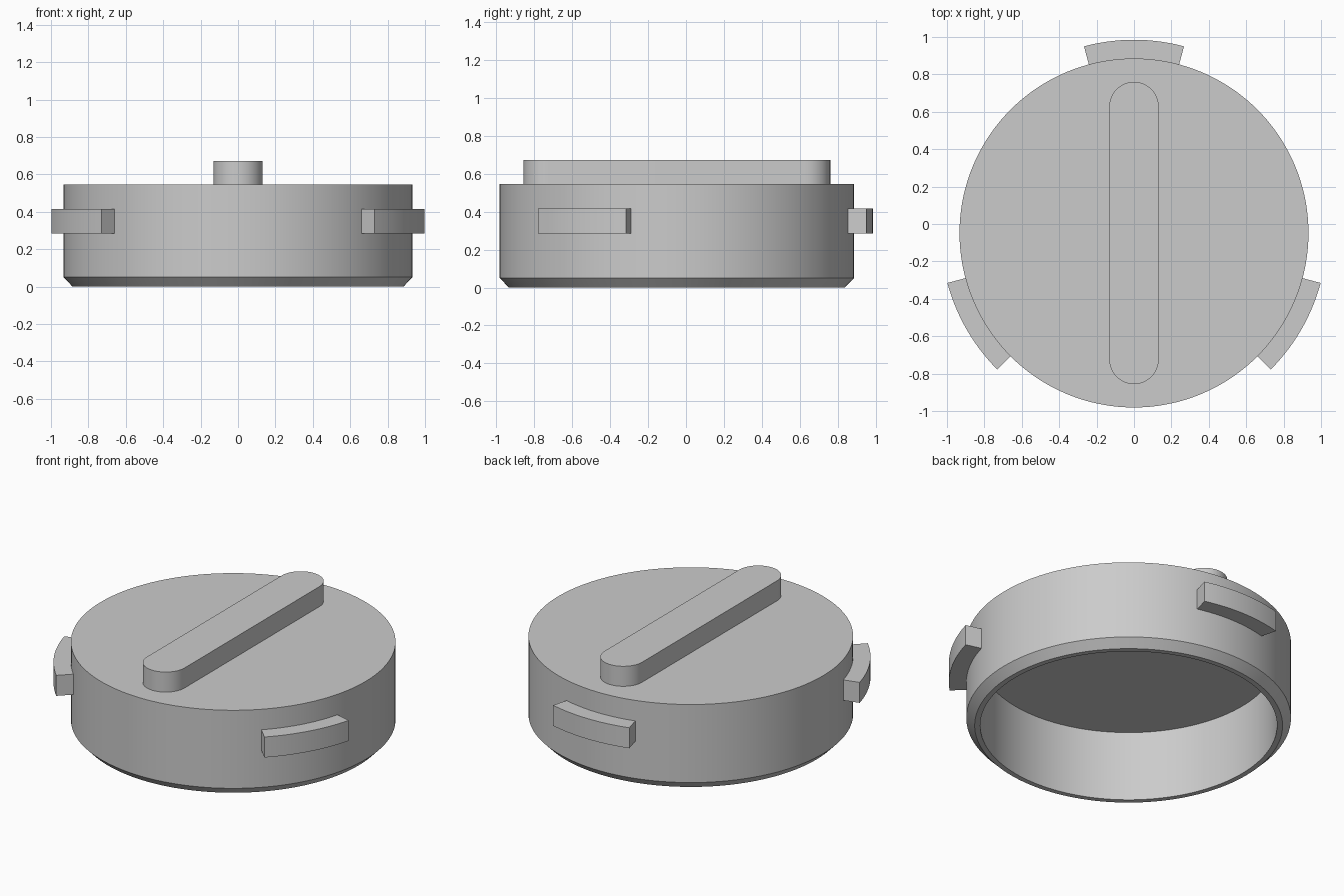
import bpy
import bmesh
from math import cos, sin, pi, radians
from mathutils import Vector

AXIS_Y = -0.048      # the round body sits a little forward of the origin
RADIUS = 0.933       # outer wall
TOP = 0.545          # top face of the cap

if "Cube" in bpy.data.objects:
    bpy.data.objects.remove(bpy.data.objects["Cube"])

grey = bpy.data.materials.new("plain grey")
grey.use_nodes = True
grey.diffuse_color = (0.6, 0.6, 0.6, 1)
grey.node_tree.nodes["Principled BSDF"].inputs["Base Color"].default_value = (0.6, 0.6, 0.6, 1)


def finish(bm, name):
    """Turn a bmesh into a shaded object on the body axis."""
    bmesh.ops.remove_doubles(bm, verts=bm.verts, dist=1e-5)
    bmesh.ops.recalc_face_normals(bm, faces=bm.faces)
    mesh = bpy.data.meshes.new(name)
    bm.to_mesh(mesh)
    bm.free()
    mesh.materials.append(grey)
    obj = bpy.data.objects.new(name, mesh)
    obj.location.y = AXIS_Y
    bpy.context.collection.objects.link(obj)
    bpy.ops.object.select_all(action='DESELECT')
    obj.select_set(True)
    bpy.context.view_layer.objects.active = obj
    bpy.ops.object.shade_smooth_by_angle(angle=radians(30))
    return obj


def lathe(name, profile, steps=144):
    """Revolve an (r, z) profile around the z axis."""
    bm = bmesh.new()
    verts = [bm.verts.new((r, 0, z)) for r, z in profile]
    edges = [bm.edges.new(pair) for pair in zip(verts, verts[1:])]
    bmesh.ops.spin(bm, geom=verts + edges, cent=(0, 0, 0), axis=(0, 0, 1),
                   angle=2 * pi, steps=steps, use_merge=True)
    return finish(bm, name)


def prism(name, outline, z0, z1):
    """Extrude a flat (x, y) outline from z0 to z1."""
    bm = bmesh.new()
    face = bm.faces.new([bm.verts.new((x, y, z0)) for x, y in outline])
    side = bmesh.ops.extrude_face_region(bm, geom=[face])["geom"]
    bmesh.ops.translate(bm, vec=Vector((0, 0, z1 - z0)),
                        verts=[v for v in side if isinstance(v, bmesh.types.BMVert)])
    return finish(bm, name)


def arc(radius, start, end, steps, cy=0.0):
    angles = [radians(start + (end - start) * i / steps) for i in range(steps + 1)]
    return [(radius * cos(a), cy + radius * sin(a)) for a in angles]


# Hollow cap with a chamfered lower rim, open underneath
lathe("cap_body", [(0, TOP), (RADIUS, TOP), (RADIUS, 0.05), (0.885, 0),
                   (0.853, 0), (0.853, 0.446), (0, 0.446)])

# Raised grip bar with rounded ends
GRIP_R, GRIP_HALF = 0.132, 0.808
reach = GRIP_HALF - GRIP_R
prism("grip_bar", arc(GRIP_R, 0, 180, 24, reach) + arc(GRIP_R, 180, 360, 24, -reach),
      TOP - 0.04, 0.672)

# Three locking lugs spaced evenly around the wall
for name, mid in (("back_lug", 90), ("right_lug", 210), ("left_lug", 330)):
    outline = arc(1.033, mid - 15, mid + 15, 14) + arc(0.9, mid + 15, mid - 15, 14)
    prism(name, outline, 0.285, 0.415)
